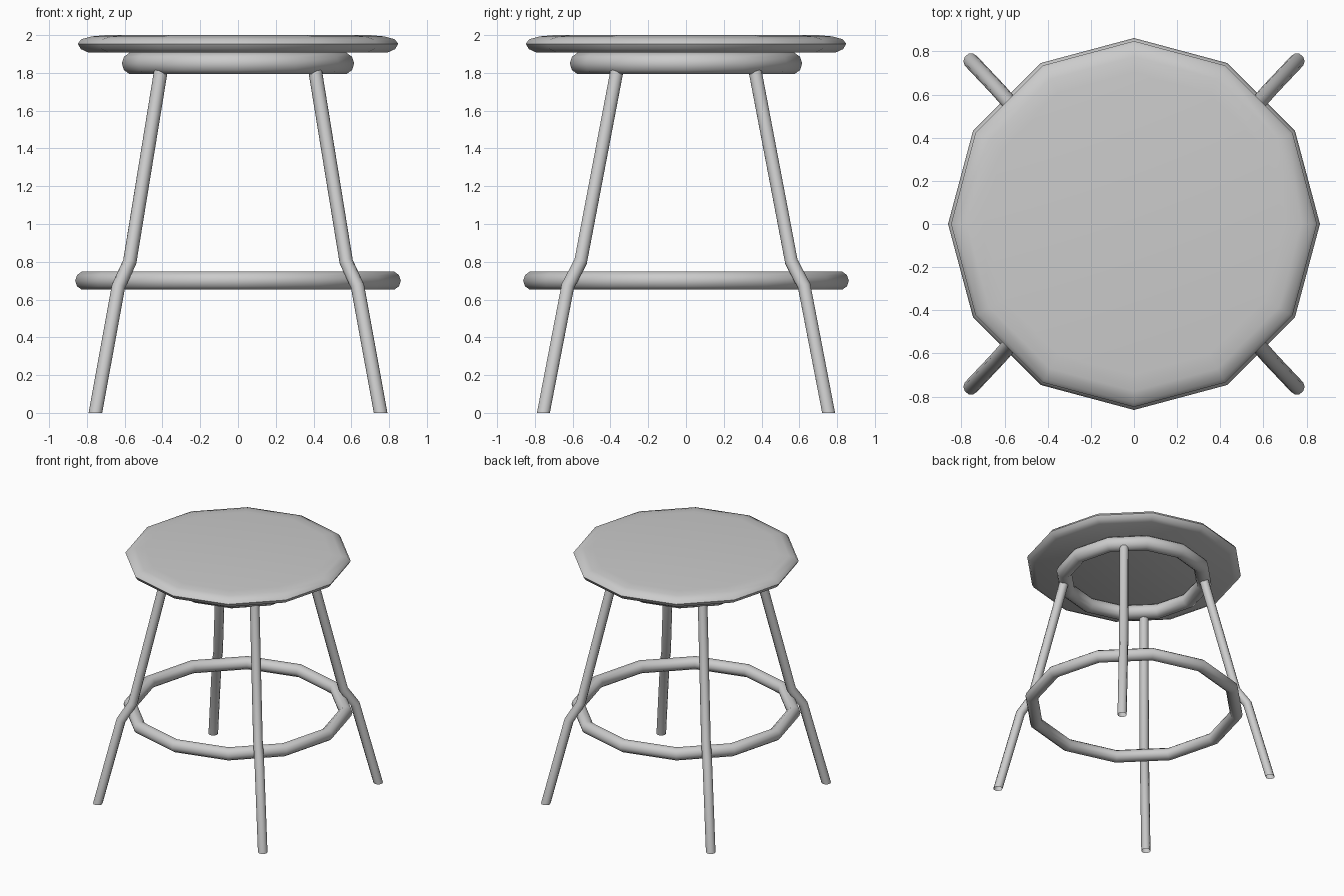
import bpy, bmesh, math
from mathutils import Vector

if "Cube" in bpy.data.objects:
    bpy.data.objects.remove(bpy.data.objects["Cube"])

SIDES = 12


def make_object(name, bm, angle):
    bmesh.ops.recalc_face_normals(bm, faces=bm.faces)
    mesh = bpy.data.meshes.new(name)
    bm.to_mesh(mesh)
    bm.free()
    obj = bpy.data.objects.new(name, mesh)
    bpy.context.collection.objects.link(obj)
    shade(obj, angle)
    return obj


def shade(obj, angle):
    bpy.ops.object.select_all(action='DESELECT')
    obj.select_set(True)
    bpy.context.view_layer.objects.active = obj
    bpy.ops.object.shade_smooth_by_angle(angle=math.radians(angle))


def bridge(bm, rings):
    for a, b in zip(rings, rings[1:]):
        n = len(a)
        for i in range(n):
            bm.faces.new((a[i], a[(i + 1) % n], b[(i + 1) % n], b[i]))


def lathe(name, profile):
    bm = bmesh.new()
    rings = [[bm.verts.new((r * math.cos(math.tau * i / SIDES),
                            r * math.sin(math.tau * i / SIDES), z))
              for i in range(SIDES)] for r, z in profile]
    bridge(bm, rings)
    bm.faces.new(rings[0])
    bm.faces.new(rings[-1])
    return make_object(name, bm, 50)


def ring(name, major, minor, z):
    bpy.ops.mesh.primitive_torus_add(major_segments=SIDES, minor_segments=10,
                                     major_radius=major, minor_radius=minor,
                                     location=(0, 0, z))
    obj = bpy.context.object
    obj.name = name
    shade(obj, 50)


def leg(name, path, radius, sx, sy, sides=10):
    pts = [Vector((x * sx, y * sy, z)) for x, y, z in path]
    bm = bmesh.new()
    rings = []
    for k, p in enumerate(pts):
        # foot is cut level with the floor, the rest square to the tube
        d = Vector((0, 0, 1))
        if k > 0:
            d = (p - pts[k - 1]).normalized()
            if k < len(pts) - 1:
                d += (pts[k + 1] - p).normalized()
        q = Vector((0, 0, 1)).rotation_difference(d.normalized())
        rings.append([bm.verts.new(p + q @ Vector((
            radius * math.cos(math.tau * i / sides),
            radius * math.sin(math.tau * i / sides), 0))) for i in range(sides)])
    bridge(bm, rings)
    make_object(name, bm, 50)


# Seat: twelve-sided disc with a rounded rim
lathe("seat", [(0.70, 2.0), (0.775, 1.993), (0.83, 1.978), (0.848, 1.954),
               (0.832, 1.926), (0.79, 1.907)])

# Ring under the seat and foot rest ring
ring("seat_ring", 0.555, 0.06, 1.85)
ring("foot_ring", 0.812, 0.05, 0.70)

# Four bent tube legs
path = [(0.755, 0.755, 0), (0.633, 0.626, 0.67), (0.573, 0.558, 0.80),
        (0.407, 0.364, 1.82)]
for sx, sy, name in ((-1, -1, "front_left_leg"), (1, -1, "front_right_leg"),
                     (-1, 1, "back_left_leg"), (1, 1, "back_right_leg")):
    leg(name, path, 0.036, sx, sy)
